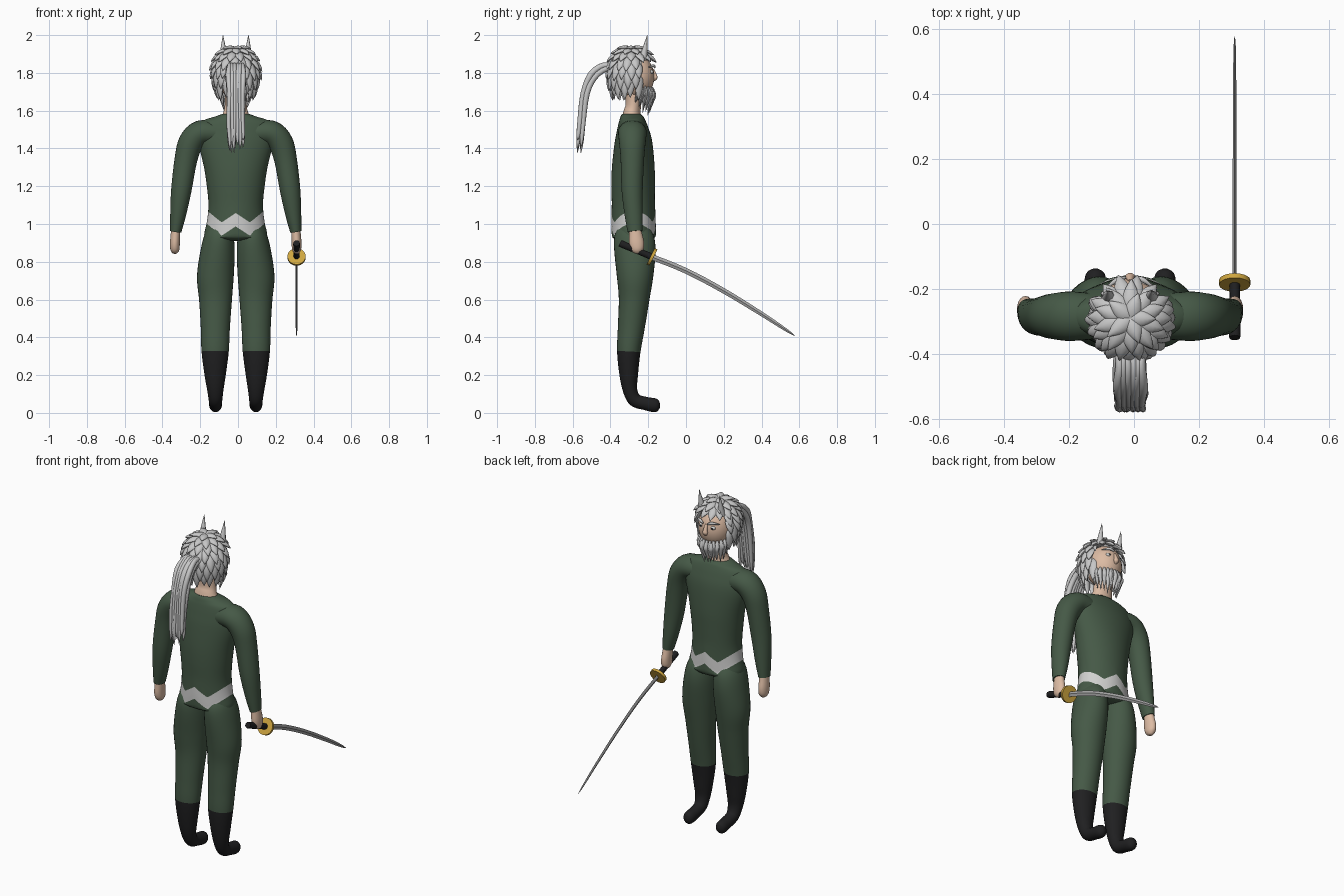
import bpy, bmesh, math, random
from mathutils import Vector, Matrix

if "Cube" in bpy.data.objects:
    bpy.data.objects.remove(bpy.data.objects["Cube"])

random.seed(4)
CX = -0.012                      # middle of the body
X, Y = Vector((1, 0, 0)), Vector((0, 1, 0))


def material(name, r, g, b):
    m = bpy.data.materials.new(name)
    m.diffuse_color = (r, g, b, 1)
    m.use_nodes = True
    m.node_tree.nodes["Principled BSDF"].inputs["Base Color"].default_value = m.diffuse_color
    return m


GREEN = material("dark green cloth", 0.060, 0.100, 0.062)
WHITE = material("belt white", 0.64, 0.64, 0.63)
HAIR = material("silver hair", 0.57, 0.57, 0.57)
SKIN = material("skin", 0.72, 0.50, 0.37)
BLACK = material("boot black", 0.014, 0.014, 0.015)
GOLD = material("guard gold", 0.62, 0.38, 0.05)
STEEL = material("blade steel", 0.40, 0.40, 0.40)


def spline(rows, sub):
    """Catmull-Rom samples through rows of x, y, z, radius a, radius b."""
    r = [rows[0]] + list(rows) + [rows[-1]]
    out = []
    for i in range(1, len(r) - 2):
        for s in range(sub):
            t = s / sub
            out.append([0.5 * (2 * b + (c - a) * t + (2 * a - 5 * b + 4 * c - d) * t * t
                               + (3 * b - a - 3 * c + d) * t ** 3)
                        for a, b, c, d in zip(r[i - 1], r[i], r[i + 1], r[i + 2])])
    return out + [list(rows[-1])]


def tube(bm, rows, side=X, n=16, sub=4, warp=None, rule=None):
    """Elliptical tube along rows; a is the radius along side, b across it."""
    pts = spline(rows, sub)
    cen = [Vector(p[:3]) for p in pts]
    rings = []
    for i, p in enumerate(pts):
        t = (cen[min(i + 1, len(cen) - 1)] - cen[max(i - 1, 0)]).normalized()
        u = (side - t * side.dot(t)).normalized()
        v = t.cross(u)
        ring = []
        for k in range(n):
            w = 2 * math.pi * k / n
            co = cen[i] + u * max(p[3], 0.0008) * math.cos(w) + v * max(p[4], 0.0008) * math.sin(w)
            if warp:
                co.z += warp(co.x, cen[i].z)
            ring.append(bm.verts.new(co))
        rings.append(ring)
    for i in range(len(rings) - 1):
        m = rule((cen[i].z + cen[i + 1].z) / 2) if rule else 0
        for k in range(n):
            j = (k + 1) % n
            f = bm.faces.new((rings[i][k], rings[i][j], rings[i + 1][j], rings[i + 1][k]))
            f.material_index = m
    bm.faces.new(rings[0])
    bm.faces.new(rings[-1]).material_index = rule(cen[-1].z) if rule else 0


def ball(bm, c, r, seg=24):
    mat = Matrix.Translation(c) @ Matrix.Diagonal((*r, 1))
    bmesh.ops.create_uvsphere(bm, u_segments=seg, v_segments=seg * 2 // 3, radius=1, matrix=mat)


def finish(bm, name, *mats, angle=50):
    bmesh.ops.recalc_face_normals(bm, faces=bm.faces)
    for f in bm.faces:
        f.smooth = True
    me = bpy.data.meshes.new(name)
    bm.to_mesh(me)
    bm.free()
    for m in mats:
        me.materials.append(m)
    me.set_sharp_from_angle(angle=math.radians(angle))
    ob = bpy.data.objects.new(name, me)
    bpy.context.collection.objects.link(ob)
    return ob


def single(name, rows, mat, angle=50, **kw):
    bm = bmesh.new()
    tube(bm, rows, **kw)
    return finish(bm, name, mat, angle=angle)


# Torso with a zigzag belt
def zigzag(x, z):
    d = abs(x - CX)
    off = -0.05 * d / 0.075 if d < 0.075 else -0.05 + 0.06 * (d - 0.075) / 0.075
    if z < 0.99:
        return off * max(0, (z - 0.93) / 0.06)
    return off * min(1, max(0, (1.17 - z) / 0.11))


bm = bmesh.new()
torso = [(1.582, .072, .050, -.288), (1.567, .115, .060, -.288), (1.545, .175, .070, -.286),
         (1.50, .198, .084, -.282), (1.43, .198, .100, -.278), (1.30, .168, .113, -.279),
         (1.20, .153, .115, -.280), (1.12, .145, .114, -.279), (1.06, .146, .116, -.278),
         (.99, .154, .117, -.277), (.93, .165, .113, -.275), (.912, .11, .07, -.275)]
tube(bm, [(CX, y, z, a, b) for z, a, b, y in torso], n=72, warp=zigzag,
     rule=lambda z: 1 if 0.99 < z < 1.06 else 0)
finish(bm, "torso", GREEN, WHITE)

for s, label in ((-1, "left"), (1, "right")):
    # Leg and boot
    bm = bmesh.new()
    leg = [(.08, -.275, .98, .060, .085), (.088, -.275, .93, .079, .105), (.096, -.270, .85, .091, .109),
           (.108, -.270, .72, .097, .096), (.107, -.275, .60, .087, .081), (.108, -.290, .45, .077, .071),
           (.109, -.303, .325, .072, .062), (.109, -.303, .20, .056, .049), (.108, -.296, .12, .043, .038),
           (.107, -.270, .068, .036, .036), (.107, -.215, .050, .034, .035), (.107, -.170, .041, .033, .037),
           (.107, -.148, .038, .025, .029), (.107, -.138, .037, .008, .010)]
    tube(bm, [(CX + s * x, *r) for x, *r in leg], n=32, sub=5, rule=lambda z: 1 if z < 0.325 else 0)
    finish(bm, label + "_leg", GREEN, BLACK)
    # Sleeve
    arm = [(.10, -.284, 1.48, .070, .062), (.185, -.284, 1.482, .076, .067), (.237, -.284, 1.43, .070, .067),
           (.264, -.284, 1.34, .062, .060), (.288, -.285, 1.18, .056, .054), (.305, -.277, 1.05, .048, .042),
           (.318, -.270, .96, .039, .030)]
    single(label + "_arm", [(CX + s * x, *r) for x, *r in arm], GREEN, side=Y, n=28)
    # Hand
    hand = [(.316, -.270, .99, .030, .024), (.319, -.267, .95, .034, .025), (.322, -.262, .90, .040, .026),
            (.322, -.258, .865, .034, .024), (.322, -.256, .847, .018, .014), (.322, -.256, .842, .004, .004)]
    single(label + "_hand", [(CX + s * x, *r) for x, *r in hand], SKIN, side=Y, n=20)
    # Horn
    single(label + "_horn", [(CX + s * .064, -.226, 1.875, .024, .022),
                             (CX + s * .066, -.217, 1.93, .014, .013),
                             (CX + s * .0675, -.205, 2.0, .001, .001)], HAIR, n=8, sub=2)
    # Eye, pupil and eyebrow
    for name, mat, y, r in (("eye", WHITE, -.187, .015), ("pupil", BLACK, -.176, .0065)):
        bm = bmesh.new()
        ball(bm, (CX + s * .038, y, 1.805), (r, r, r * .8), 12)
        finish(bm, f"{label}_{name}", mat)
    single(label + "_eyebrow", [(CX + s * .014, -.165, 1.828, .004, .004), (CX + s * .04, -.172, 1.838, .008, .008),
                                (CX + s * .075, -.198, 1.830, .002, .002)], HAIR, side=Y, n=8)

# Neck, head and nose
single("neck", [(CX, -.288, 1.55, .085, .056), (CX, -.286, 1.59, .066, .046), (CX, -.279, 1.63, .058, .041),
                (CX, -.277, 1.72, .058, .045)], SKIN, n=28)
bm = bmesh.new()
ball(bm, (CX, -.268, 1.78), (.096, .100, .118), 32)
finish(bm, "head", SKIN)
single("nose", [(CX, -.176, 1.82, .007, .006), (CX, -.166, 1.79, .012, .011),
                (CX, -.164, 1.773, .016, .013), (CX, -.172, 1.758, .006, .004)], SKIN, n=10)

# Hair cap, open at the face
C, R = Vector((CX, -.290, 1.805)), Vector((.108, .110, .122))
bm = bmesh.new()
ball(bm, C, R, 32)
gone = [f for f in bm.faces for c in [f.calc_center_median()]
        if c.z < 1.715 or (c.y > -.24 and c.z < 1.865)]
bmesh.ops.delete(bm, geom=gone, context='FACES')
finish(bm, "hair_cap", HAIR)

# Overlapping locks, laid in rounds from the crown down
bm = bmesh.new()
for row, (phi, count) in enumerate(((.12, 5), (.42, 10), (.72, 14), (1.02, 17), (1.32, 18), (1.62, 18), (1.92, 18))):
    for k in range(count):
        th = 2 * math.pi * (k + .5 * (row % 2)) / count + random.uniform(-.06, .06)
        d = Vector((math.sin(phi) * math.cos(th), math.sin(phi) * math.sin(th), math.cos(phi)))
        if d.y > .42 and phi > .9:
            continue
        p = C + Vector(a * b for a, b in zip(R, d))
        t = Vector((math.cos(phi) * math.cos(th), math.cos(phi) * math.sin(th), -math.sin(phi)))
        if phi > 1.5:
            t = (t + Vector((0, 0, -1.5))).normalized()
        q = (1.0 + max(0, phi - 1.2) * .5) * random.uniform(.9, 1.1)
        lock = [(-.022, -.004, .010, .005), (0, .004, .024, .011), (.030 * q, .010, .022, .012),
                (.055 * q, .012, .011, .008), (.072 * q, .011, .001, .001)]
        tube(bm, [(*(p + t * l + d * h), a, b) for l, h, a, b in lock],
             side=Vector((-math.sin(th), math.cos(th), 0)), n=8, sub=2)
finish(bm, "hair_locks", HAIR)

# Ponytail strands in two layers
bm = bmesh.new()
for k in range(12):
    off = -.038 + .076 * (k % 6) / 5 + random.uniform(-.004, .004)
    up = .012 if k < 6 else -.014
    end = random.uniform(-.01, .07)
    path = [(-.37, 1.825, .008), (-.43, 1.832, .014), (-.495, 1.785, .015), (-.535, 1.69, .014),
            (-.553, 1.55, .012), (-.562, 1.44 + end * .5, .009), (-.566, 1.385 + end, .001)]
    tube(bm, [(CX + off + random.uniform(-.004, .004), y - up * .7, z + up * (.6 if i < 3 else 0), r, r * 1.1)
              for i, (y, z, r) in enumerate(path)], n=8, sub=3)
finish(bm, "ponytail", HAIR)

# Beard strands around the jaw, with a shorter moustache layer
bm = bmesh.new()
for layer, count, top, drop in ((0, 13, 1.735, 0), (1, 9, 1.725, .025)):
    for k in range(count):
        a = -1 + 2 * k / (count - 1)
        w = math.sin(a * 1.45)
        y = -.268 + .088 * math.cos(a * 1.45) + layer * .006
        low = 1.575 + .05 * a * a + drop + random.uniform(-.01, .02)
        z = top - .012 * (1 - a * a)
        tube(bm, [(CX + w * .080, y, z, .007, .006), (CX + w * .088, y + .006, z - .03, .013, .010),
                  (CX + w * .080, y, (z + low) / 2, .012, .010), (CX + w * .066, y - .012, low, .001, .001)],
             n=8, sub=3)
finish(bm, "beard", HAIR)

# Sword: grip, guard and curved blade
SX = .310
single("sword_grip", [(SX, -.348, .898, .015, .015), (SX, -.342, .895, .018, .019),
                      (SX, -.26, .860, .016, .017), (SX, -.185, .828, .016, .017)], BLACK, n=12, sub=2)
single("sword_guard", [(SX, -.187, .829, .048, .048), (SX, -.173, .822, .048, .048)], GOLD, n=32, sub=1)
single("sword_blade", [(SX, -.175, .823, .006, .015), (SX, 0, .752, .006, .015), (SX, .2, .646, .006, .014),
                       (SX, .4, .524, .005, .012), (SX, .53, .439, .004, .008), (SX, .577, .408, .001, .001)],
       STEEL, angle=20, n=4, sub=4)
